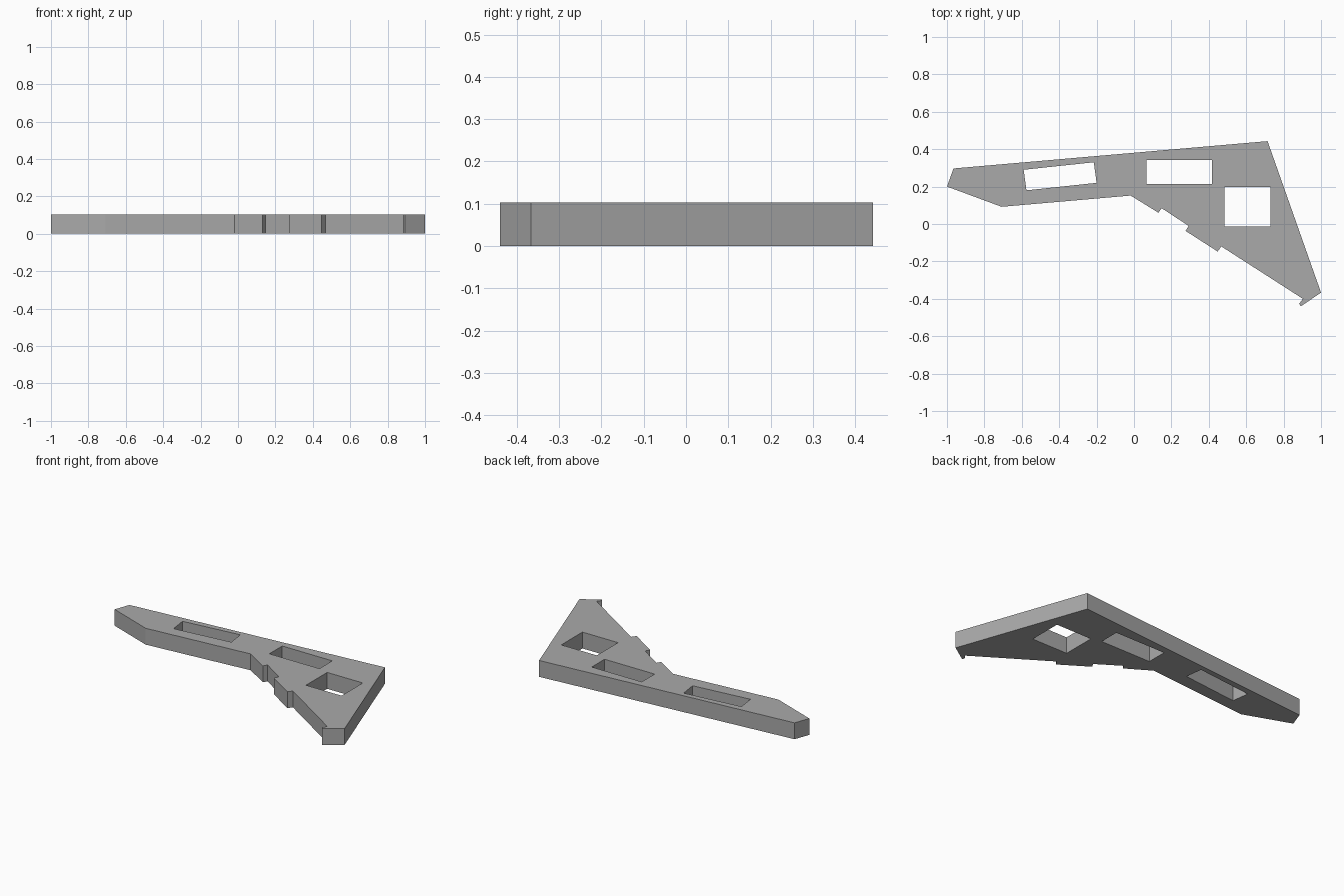
import bpy
import bmesh

cube = bpy.data.objects.get("Cube")
if cube:
    bpy.data.objects.remove(cube, do_unlink=True)

THICKNESS = 0.103

# Plate outline with small notches along the slanted front edge
OUTLINE = [(-1, 0.2), (-0.965, 0.297), (0.714, 0.443), (1, -0.367),
           (0.892, -0.44), (0.883, -0.427), (0.903, -0.4), (0.467, -0.12),
           (0.447, -0.147), (0.276, -0.037), (0.292, -0.01), (0.147, 0.085),
           (0.131, 0.06), (-0.018, 0.152), (-0.708, 0.092)]


def rectangle(x0, x1, y0, y1):
    return [(x0, y0), (x1, y0), (x1, y1), (x0, y1)]


# Three windows through the plate, the first one tilted
WINDOWS = [[(-0.59, 0.29), (-0.215, 0.33), (-0.2, 0.22), (-0.575, 0.18)],
           rectangle(0.068, 0.417, 0.215, 0.343),
           rectangle(0.483, 0.731, -0.013, 0.198)]


def add_loop(bm, points):
    verts = [bm.verts.new((x, y, 0)) for x, y in points]
    return [bm.edges.new((v, verts[(i + 1) % len(verts)])) for i, v in enumerate(verts)]


# Flat profile with holes, extruded upwards
bm = bmesh.new()
edges = []
for loop in [OUTLINE] + WINDOWS:
    edges += add_loop(bm, loop)
bmesh.ops.triangle_fill(bm, edges=edges, use_beauty=True, normal=(0, 0, 1))
top = bmesh.ops.extrude_face_region(bm, geom=bm.faces[:], use_keep_orig=True)
raised = [g for g in top["geom"] if isinstance(g, bmesh.types.BMVert)]
bmesh.ops.translate(bm, verts=raised, vec=(0, 0, THICKNESS))
bmesh.ops.recalc_face_normals(bm, faces=bm.faces[:])

mesh = bpy.data.meshes.new("wing_plate")
bm.to_mesh(mesh)
bm.free()
plate = bpy.data.objects.new("wing_plate", mesh)
bpy.context.collection.objects.link(plate)

# Plain grey
grey = bpy.data.materials.new("plain_grey")
grey.use_nodes = True
colour = (0.4, 0.4, 0.4, 1)
grey.diffuse_color = colour
grey.node_tree.nodes["Principled BSDF"].inputs["Base Color"].default_value = colour
mesh.materials.append(grey)
